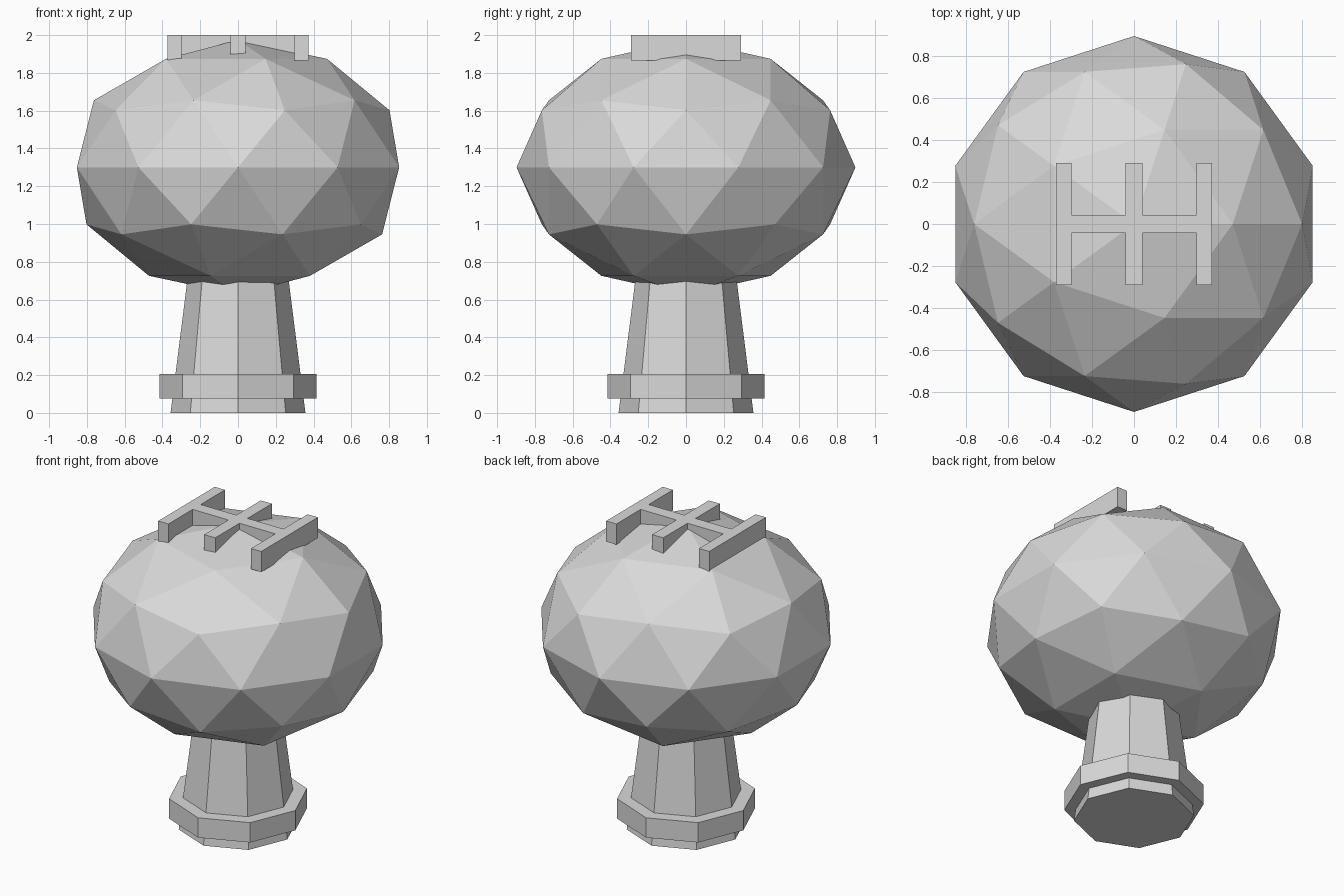
import bpy
import bmesh

cube = bpy.data.objects.get("Cube")
if cube:
    bpy.data.objects.remove(cube, do_unlink=True)

# Single plain grey
grey = bpy.data.materials.new("light_grey")
grey.use_nodes = True
colour = (0.7, 0.7, 0.7, 1.0)
grey.diffuse_color = colour
grey.node_tree.nodes["Principled BSDF"].inputs["Base Color"].default_value = colour


def finish(name):
    obj = bpy.context.object
    obj.name = name
    obj.data.name = name
    obj.data.materials.append(grey)
    return obj


def octagon(name, r_bottom, r_top, z_bottom, z_top):
    bpy.ops.mesh.primitive_cone_add(
        vertices=8, radius1=r_bottom, radius2=r_top, depth=z_top - z_bottom,
        location=(0, 0, (z_bottom + z_top) / 2))
    return finish(name)


# Tapered stem running up into the knob, with a collar near its foot
octagon("stem", 0.357, 0.256, 0.0, 0.8)
octagon("collar", 0.415, 0.415, 0.075, 0.205)

# Faceted, slightly flattened knob
bpy.ops.mesh.primitive_ico_sphere_add(subdivisions=2, radius=1, location=(0, 0, 1.3))
knob = finish("knob")
knob.scale = (0.897, 0.897, 0.675)

# Gear pattern: three bars joined by a crossbar, as cells of a grid
xs = [-0.373, -0.299, -0.04, 0.04, 0.299, 0.373]
ys = [-0.292, -0.042, 0.042, 0.292]
bm = bmesh.new()
grid = [[bm.verts.new((x, y, 2.0)) for y in ys] for x in xs]
for i in range(len(xs) - 1):
    for j in range(len(ys) - 1):
        if i % 2 == 0 or j == 1:
            bm.faces.new((grid[i][j], grid[i + 1][j], grid[i + 1][j + 1], grid[i][j + 1]))
mesh = bpy.data.meshes.new("gear_pattern")
bm.to_mesh(mesh)
bm.free()
pattern = bpy.data.objects.new("gear_pattern", mesh)
bpy.context.collection.objects.link(pattern)
mesh.materials.append(grey)
solid = pattern.modifiers.new("thickness", "SOLIDIFY")
solid.thickness = 0.135
solid.offset = -1
